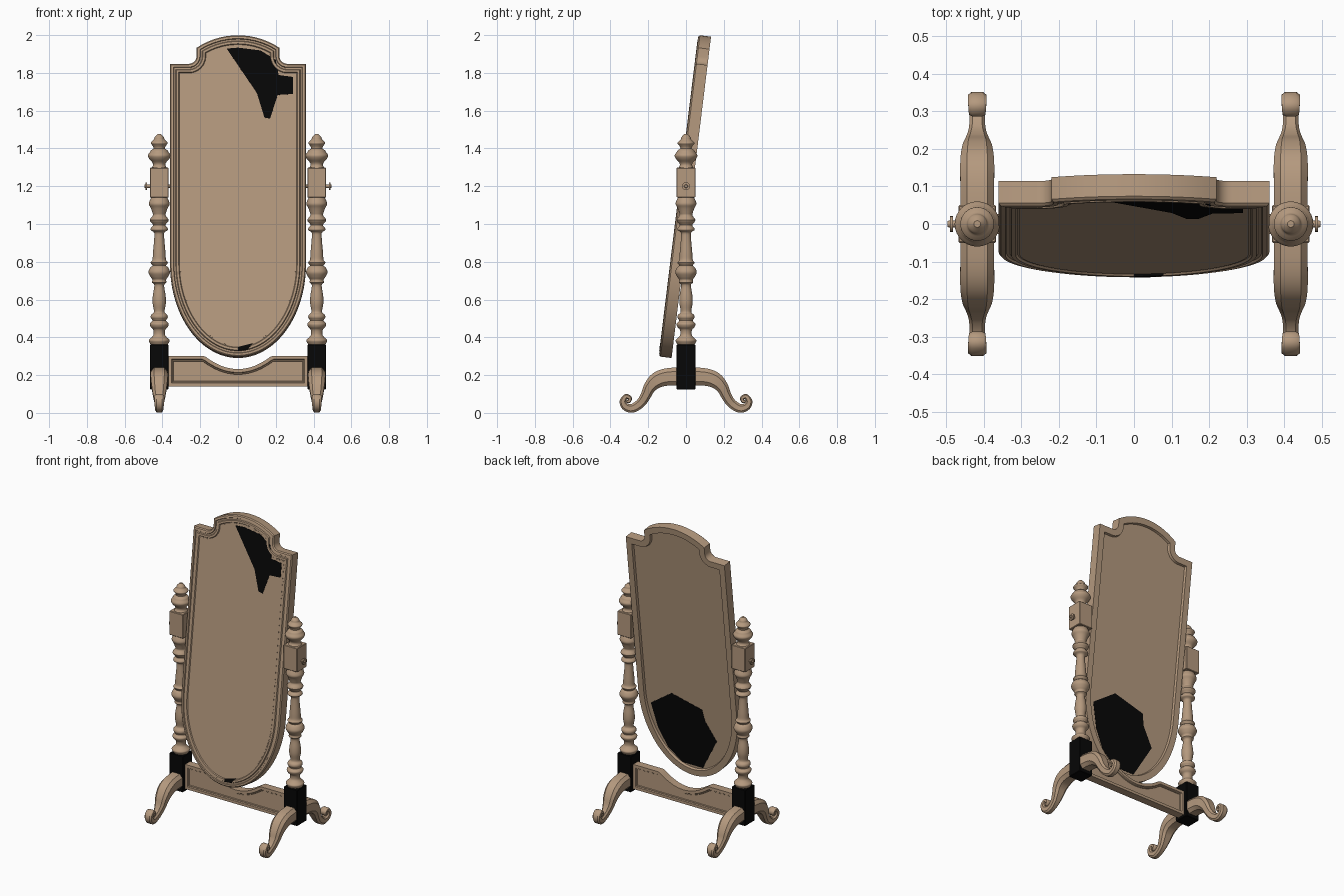
import bpy, bmesh, math
from mathutils import Vector

if "Cube" in bpy.data.objects:
    bpy.data.objects.remove(bpy.data.objects["Cube"])


def material(name, rgb):
    m = bpy.data.materials.new(name)
    m.diffuse_color = (*rgb, 1)
    m.use_nodes = True
    m.node_tree.nodes["Principled BSDF"].inputs["Base Color"].default_value = m.diffuse_color
    return m


WOOD = material("tan wood", (0.46, 0.32, 0.21))
BLACK = material("black", (0.002, 0.002, 0.002))
POST_X = 0.417


def finish(bm, name, mat, loc=(0, 0, 0), rot_x=0, smooth=True):
    bmesh.ops.recalc_face_normals(bm, faces=bm.faces)
    me = bpy.data.meshes.new(name)
    bm.to_mesh(me)
    bm.free()
    ob = bpy.data.objects.new(name, me)
    me.materials.append(mat)
    bpy.context.collection.objects.link(ob)
    ob.location = loc
    ob.rotation_euler = (rot_x, 0, 0)
    if smooth:
        bpy.ops.object.select_all(action='DESELECT')
        ob.select_set(True)
        bpy.context.view_layer.objects.active = ob
        bpy.ops.object.shade_smooth_by_angle(angle=math.radians(35))
    return ob


def skin(rings, close_rings=False, caps=True):
    """Bridge a list of equal point rings."""
    bm = bmesh.new()
    vs = [[bm.verts.new(p) for p in r] for r in rings]
    n = len(vs[0])
    pairs = list(zip(vs, vs[1:])) + ([(vs[-1], vs[0])] if close_rings else [])
    for a, b in pairs:
        for i in range(n):
            j = (i + 1) % n
            bm.faces.new((a[i], a[j], b[j], b[i]))
    if caps and not close_rings:
        bm.faces.new(vs[0])
        bm.faces.new(vs[-1])
    return bm


def spline(pts, steps):
    """Catmull-Rom through points of any dimension."""
    p = [Vector(q) for q in pts]
    p = [p[0]] + p + [p[-1]]
    out = []
    for i in range(1, len(p) - 2):
        a, b, c, d = p[i - 1:i + 3]
        for k in range(steps):
            t = k / steps
            out.append(0.5 * (2 * b + (c - a) * t + (2 * a - 5 * b + 4 * c - d) * t * t
                              + (3 * b - a - 3 * c + d) * t ** 3))
    return out + [p[-1]]


def mirrored(half):
    """Right half, bottom centre to top centre, to a full outline."""
    return half + [(-x, z) for x, z in reversed(half[1:-1])]


def inset(pts, d):
    out, n = [], len(pts)
    for i in range(n):
        a, b, c = (Vector(pts[k % n]) for k in (i - 1, i, i + 1))
        e, f = (b - a).normalized(), (c - b).normalized()
        n1, n2 = Vector((-e.y, e.x)), Vector((-f.y, f.x))
        out.append(b + (n1 + n2) * (d / (1 + n1.dot(n2))))
    return out


def moulding(outline, profile):
    return skin([[(p.x, y, p.y) for p in inset(outline, d)] for d, y in profile], True)


def plate(outline, y0, y1):
    return skin([[(p[0], y, p[1]) for p in outline] for y in (y0, y1)])


def box(name, size, loc, mat, bevel=0.003):
    bm = bmesh.new()
    bmesh.ops.create_cube(bm, size=1)
    bmesh.ops.scale(bm, vec=size, verts=bm.verts)
    bmesh.ops.bevel(bm, geom=bm.edges[:], offset=bevel, segments=1, affect='EDGES')
    return finish(bm, name, mat, loc, smooth=False)


def lathe(name, pts, loc, mat, steps=4, seg=32):
    rings = [[(max(r, 0.002) * math.cos(2 * math.pi * i / seg),
               max(r, 0.002) * math.sin(2 * math.pi * i / seg), z) for i in range(seg)]
             for z, r in (spline(pts, steps) if steps > 1 else pts)]
    return finish(skin(rings), name, mat, loc)


# Tilted mirror: arched top with coved shoulders, elliptical bottom
TILT, PIVOT = math.radians(-7), (0, 0, 1.2)
half = [(0.36 * math.sin(t * math.pi / 48), -0.413 - 0.499 * math.cos(t * math.pi / 48))
        for t in range(25)]
half += [(0.36, 0.65)]
half += [(0.26 + 0.04 * math.cos(math.radians(a)), 0.69 + 0.04 * math.sin(math.radians(a)))
         for a in range(270, 179, -15)]
half += [(0.395 * math.sin(math.radians(a)), 0.407 + 0.395 * math.cos(math.radians(a)))
         for a in (33.8, 29, 24, 19, 14, 9, 4.5, 0)]
outline = mirrored(half)
frame_profile = [(0, 0.035), (0, -0.024), (0.006, -0.031), (0.018, -0.033), (0.021, -0.027),
                 (0.03, -0.027), (0.034, -0.034), (0.046, -0.034), (0.05, -0.028),
                 (0.058, -0.028), (0.058, 0.015), (0.045, 0.018), (0.04, 0.035)]
finish(moulding(outline, frame_profile), "mirror_frame", WOOD, PIVOT, TILT)
finish(plate(inset(outline, 0.055), -0.029, -0.015), "mirror_glass", WOOD, PIVOT, TILT, False)
finish(plate(inset(outline, 0.044), 0.008, 0.02), "mirror_back", WOOD, PIVOT, TILT, False)

# Dark patches on the glass, frame and backing, given as (x, world z)
front = [(-0.06, 1.925), (0.0, 1.93), (0.12, 1.915), (0.2, 1.865), (0.215, 1.785), (0.29, 1.775),
         (0.29, 1.685), (0.21, 1.68), (0.17, 1.555), (0.14, 1.56), (0.1, 1.69)]
low = [(0.0, 0.325), (0.05, 0.33), (0.078, 0.365), (0.0, 0.345)]
back = [(0.284, 0.71), (0.125, 0.82), (-0.095, 0.765), (-0.11, 0.69), (-0.185, 0.57),
        (-0.065, 0.355), (0.08, 0.355), (0.18, 0.43), (0.245, 0.55)]
for name, pts, y0, y1 in (("glass_patch", front, -0.031, -0.0285), ("frame_patch", low, -0.035, -0.028),
                          ("back_patch", back, 0.019, 0.0215)):
    pts = [(x, (z - 1.2) / math.cos(TILT)) for x, z in pts]
    finish(plate(pts, y0, y1), name, BLACK, PIVOT, TILT, False)

# Stretcher with dipped top and sunk panel
half = [(0, 0.14), (0.37, 0.14), (0.37, 0.302), (0.185, 0.302)]
half += [(x / 100, 0.232 + 0.068 * (x / 17.5) ** 2) for x in (17, 15, 13, 11, 9, 7, 5, 2.5, 0)]
rail = mirrored(half)
finish(moulding(rail, [(0, 0.026), (0, -0.026), (0.018, -0.026), (0.022, -0.02), (0.026, -0.02),
                       (0.03, -0.014), (0.03, 0.014), (0.026, 0.02), (0.022, 0.02), (0.018, 0.026)]),
       "stretcher_frame", WOOD)
finish(plate(inset(rail, 0.028), -0.016, 0.016), "stretcher_panel", WOOD, smooth=False)

# Profiles of the posts (z, radius) and legs (y, z, half depth, half width)
shaft = [(0.355, 0.04), (0.37, 0.05), (0.385, 0.055), (0.4, 0.04), (0.415, 0.03), (0.44, 0.032),
         (0.455, 0.045), (0.472, 0.05), (0.488, 0.036), (0.505, 0.045), (0.52, 0.042), (0.535, 0.028),
         (0.58, 0.035), (0.62, 0.034), (0.675, 0.026), (0.69, 0.038), (0.705, 0.036), (0.72, 0.046),
         (0.745, 0.057), (0.77, 0.047), (0.78, 0.036), (0.795, 0.046), (0.81, 0.036), (0.85, 0.033),
         (0.93, 0.026), (0.955, 0.028), (0.968, 0.045), (0.98, 0.043), (0.995, 0.033), (1.02, 0.05),
         (1.045, 0.034), (1.06, 0.036), (1.085, 0.045), (1.105, 0.055), (1.125, 0.05), (1.145, 0.04)]
finial = [(1.295, 0.042), (1.31, 0.033), (1.325, 0.036), (1.345, 0.053), (1.363, 0.06),
          (1.38, 0.05), (1.39, 0.044), (1.4, 0.03), (1.415, 0.036), (1.428, 0.045), (1.438, 0.038),
          (1.448, 0.028), (1.46, 0.024), (1.476, 0.009)]
leg = [(0, 0.195, 0.048, 0.045), (0.1, 0.19, 0.046, 0.045), (0.155, 0.172, 0.042, 0.045),
       (0.192, 0.135, 0.033, 0.04), (0.214, 0.09, 0.027, 0.032), (0.242, 0.05, 0.025, 0.023),
       (0.285, 0.024, 0.023, 0.02), (0.322, 0.034, 0.02, 0.023), (0.334, 0.062, 0.017, 0.025),
       (0.317, 0.087, 0.013, 0.024), (0.297, 0.077, 0.011, 0.022), (0.303, 0.06, 0.009, 0.021),
       (0.316, 0.064, 0.007, 0.02)]
section = [(0.6, 1), (-0.6, 1), (-1, 0.55), (-1, -0.55), (-0.6, -1), (0.6, -1), (1, -0.55), (1, 0.55)]

for s, side in ((-1, "left"), (1, "right")):
    x = s * POST_X
    # Post: two square blocks with turned shaft and finial
    box(side + "_lower_block", (0.099, 0.099, 0.237), (x, 0, 0.243), BLACK)
    box(side + "_upper_block", (0.1, 0.1, 0.158), (x, 0, 1.219), WOOD)
    lathe(side + "_turned_post", shaft, (x, 0, 0), WOOD)
    lathe(side + "_finial", finial, (x, 0, 0), WOOD)

    # Pivot screw through the upper block
    pin = lathe(side + "_pivot_screw", [(0.345, 0.009), (0.482, 0.009), (0.482, 0.021),
                (0.489, 0.021), (0.489, 0.01), (0.496, 0.008)], (0, 0, 1.2), WOOD, steps=1, seg=16)
    pin.rotation_euler = (0, s * math.pi / 2, 0)

    # Scrolled legs, front and back
    path = spline(leg, 5)
    for d, end in ((-1, "front"), (1, "back")):
        rings = []
        for i, p in enumerate(path):
            t = path[min(i + 1, len(path) - 1)] - path[max(i - 1, 0)]
            t = Vector((t[0], t[1])).normalized()
            rings.append([(x + u * p[3], d * (p[0] - t.y * w * p[2]), p[1] + t.x * w * p[2])
                          for u, w in section])
        finish(skin(rings), f"{side}_{end}_leg", WOOD)
